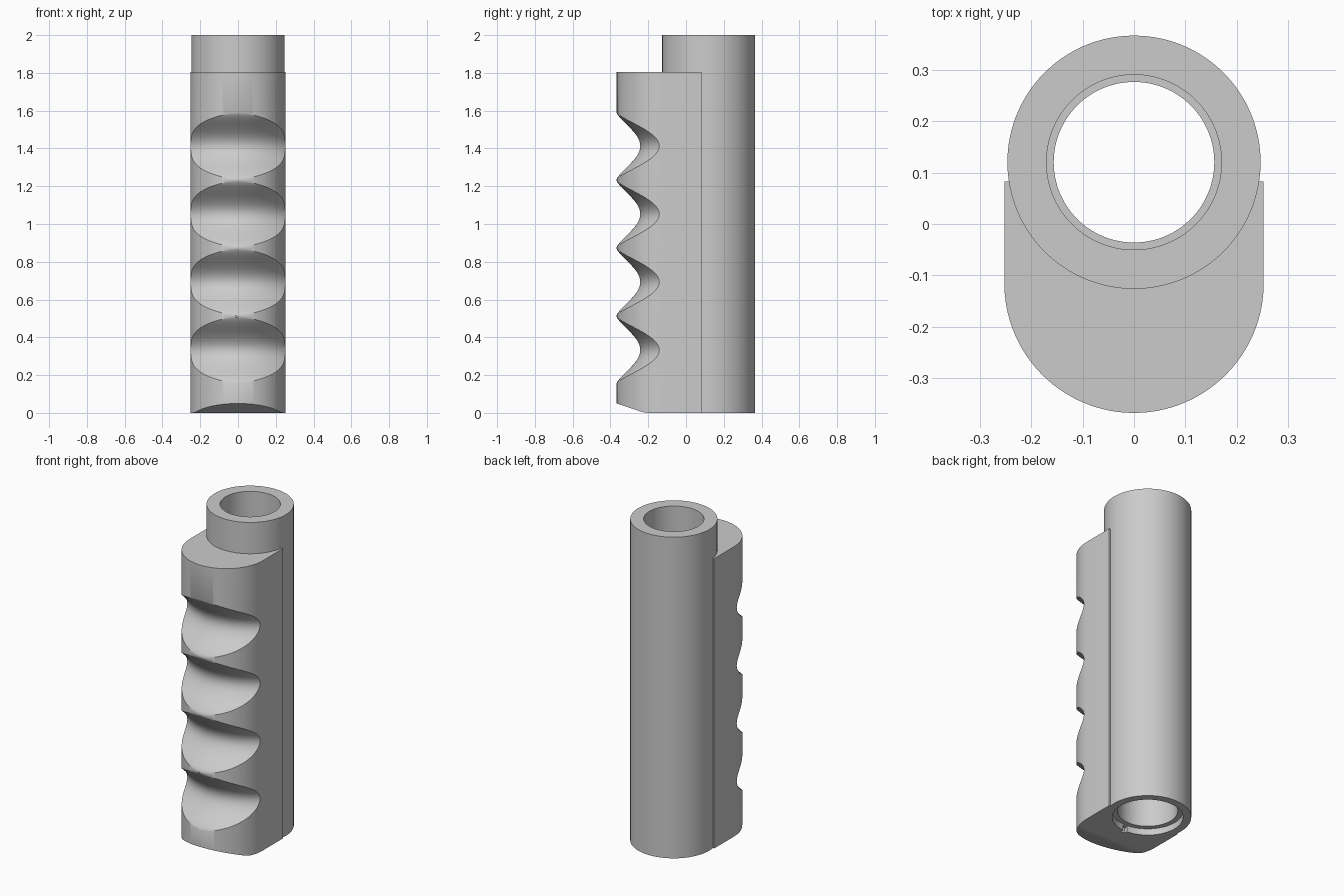
import bpy, bmesh, math

cube = bpy.data.objects.get("Cube")
if cube:
    bpy.data.objects.remove(cube, do_unlink=True)

AXIS_Y = 0.12      # tube axis
TUBE_R = 0.246
GRIP_R = 0.252
GRIP_TOP = 1.805

grey = bpy.data.materials.new("plain grey")
grey.use_nodes = True
grey.diffuse_color = (0.6, 0.6, 0.6, 1)
grey.node_tree.nodes["Principled BSDF"].inputs["Base Color"].default_value = (0.6, 0.6, 0.6, 1)


def finish(bm, name):
    bmesh.ops.recalc_face_normals(bm, faces=bm.faces)
    mesh = bpy.data.meshes.new(name)
    bm.to_mesh(mesh)
    bm.free()
    mesh.materials.append(grey)
    obj = bpy.data.objects.new(name, mesh)
    bpy.context.collection.objects.link(obj)
    return obj


def lathe(name, profile, segments=128):
    """Revolve a closed (radius, z) outline about the tube axis."""
    bm = bmesh.new()
    rings = []
    for i in range(segments):
        a = math.tau * i / segments
        rings.append([bm.verts.new((r * math.sin(a), AXIS_Y - r * math.cos(a), z))
                      for r, z in profile])
    n = len(profile)
    for i in range(segments):
        a, b = rings[i], rings[(i + 1) % segments]
        for j in range(n):
            k = (j + 1) % n
            bm.faces.new((a[j], b[j], b[k], a[k]))
    return finish(bm, name)


def prism(name, points, offset):
    """Extrude a flat outline by an offset vector."""
    bm = bmesh.new()
    face = bm.faces.new([bm.verts.new(p) for p in points])
    new = bmesh.ops.extrude_face_region(bm, geom=[face])["geom"]
    bmesh.ops.translate(bm, vec=offset, verts=[v for v in new if isinstance(v, bmesh.types.BMVert)])
    return finish(bm, name)


def activate(obj):
    bpy.ops.object.select_all(action='DESELECT')
    obj.select_set(True)
    bpy.context.view_layer.objects.active = obj


def cut(obj, cutter):
    mod = obj.modifiers.new("cut", 'BOOLEAN')
    mod.operation = 'DIFFERENCE'
    mod.solver = 'EXACT'
    mod.object = cutter
    activate(obj)
    bpy.ops.object.modifier_apply(modifier=mod.name)
    bpy.data.objects.remove(cutter, do_unlink=True)


def smooth(obj, degrees):
    activate(obj)
    bpy.ops.object.shade_smooth_by_angle(angle=math.radians(degrees))


# Tube: bore with an inner lip and a shallow counterbore underneath
tube = lathe("tube", [(TUBE_R, 0), (TUBE_R, 2), (0.17, 2), (0.17, 0.4), (0.156, 0.4),
                      (0.156, 0.3), (0.17, 0.3), (0.17, 0.04), (0.2, 0.04), (0.2, 0)])

# Key slot in the counterbore wall
slot_y = AXIS_Y - 0.22
cut(tube, prism("slot_cutter", [(-0.015, slot_y, -0.05), (0.015, slot_y, -0.05),
                                (0.015, slot_y, 0.032), (-0.015, slot_y, 0.032)], (0, 0.035, 0)))
smooth(tube, 30)

# Grip: straight sides with a half-round front
outline = [(GRIP_R, 0.083, 0)]
for i in range(65):
    a = math.pi * i / 64
    outline.append((GRIP_R * math.cos(a), -0.115 - GRIP_R * math.sin(a), 0))
outline.append((-GRIP_R, 0.083, 0))
grip = prism("finger_grip", outline, (0, 0, GRIP_TOP))

# Four finger grooves revolved around the tube axis
GROOVES, PITCH, START, STEPS = 4, 0.36, 0.153, 24
wave = [(0.7, START)]
for i in range(GROOVES * STEPS + 1):
    t = i / STEPS
    depth = 0.127 * abs(math.sin(math.pi * t)) ** 1.4
    wave.append((0.489 - depth, START + PITCH * t))
wave.append((0.7, START + PITCH * GROOVES))
cut(grip, lathe("groove_cutter", wave))

# Sloped lower front edge
slope = [(-0.5, -0.1), (-0.2, -0.1), (-0.2, 0), (-0.22, 0.002), (-0.24, 0.007),
         (-0.367, 0.05), (-0.5, 0.095)]
cut(grip, prism("slope_cutter", [(-0.5, y, z) for y, z in slope], (1, 0, 0)))

# Seat for the tube in the back of the grip
bm = bmesh.new()
bmesh.ops.create_cone(bm, cap_ends=True, segments=128, radius1=TUBE_R, radius2=TUBE_R, depth=3)
bmesh.ops.translate(bm, vec=(0, AXIS_Y, 1), verts=bm.verts)
cut(grip, finish(bm, "seat_cutter"))
smooth(grip, 35)
